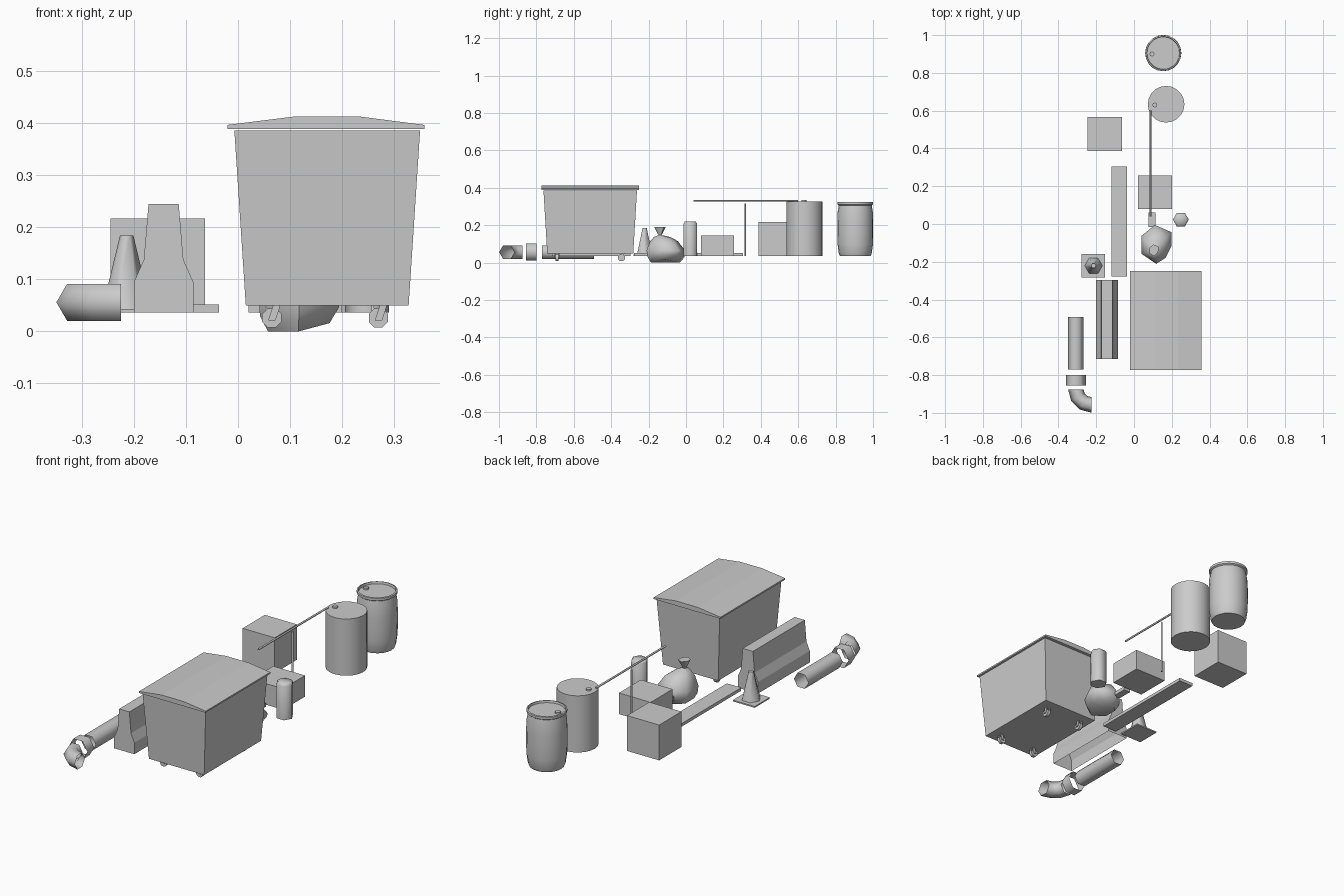
import bpy
from math import cos, sin, pi, radians
from mathutils import Vector

if "Cube" in bpy.data.objects:
    bpy.data.objects.remove(bpy.data.objects["Cube"])


def loft(name, rings, cap_start=True, cap_end=True, smooth=None):
    """Skin a list of equal-length point rings into a tube."""
    n = len(rings[0])
    verts = [p for r in rings for p in r]
    faces = [(i * n + j, i * n + (j + 1) % n, (i + 1) * n + (j + 1) % n, (i + 1) * n + j)
             for i in range(len(rings) - 1) for j in range(n)]
    if cap_start:
        faces.append(tuple(reversed(range(n))))
    if cap_end:
        faces.append(tuple(range((len(rings) - 1) * n, len(rings) * n)))
    me = bpy.data.meshes.new(name)
    me.from_pydata(verts, [], faces)
    ob = bpy.data.objects.new(name, me)
    bpy.context.collection.objects.link(ob)
    bpy.context.view_layer.objects.active = ob
    ob.select_set(True)
    bpy.ops.object.mode_set(mode='EDIT')
    bpy.ops.mesh.select_all(action='SELECT')
    bpy.ops.mesh.normals_make_consistent(inside=False)
    bpy.ops.object.mode_set(mode='OBJECT')
    if smooth:
        bpy.ops.object.shade_smooth_by_angle(angle=radians(smooth))
    ob.select_set(False)
    return ob


def ring(c, r, n, u=(1, 0, 0), v=(0, 1, 0), phase=0.0):
    c, u, v = Vector(c), Vector(u), Vector(v)
    return [c + r * (cos(phase + 2 * pi * i / n) * u + sin(phase + 2 * pi * i / n) * v)
            for i in range(n)]


def rect(x0, x1, y0, y1, z):
    return [(x0, y0, z), (x1, y0, z), (x1, y1, z), (x0, y1, z)]


def box(name, x0, x1, y0, y1, z0, z1):
    return loft(name, [rect(x0, x1, y0, y1, z0), rect(x0, x1, y0, y1, z1)])


def turned(name, x, y, profile, n, smooth=40):
    return loft(name, [ring((x, y, z), r, n) for r, z in profile], smooth=smooth)


def extrude_y(name, profile, y0, y1, caps=True):
    return loft(name, [[(x, y, z) for x, z in profile] for y in (y0, y1)], caps, caps)


G = 0.036  # ground level of the props

# Dumpster body, lid and casters
loft("dumpster_body", [rect(0.015, 0.328, -0.742, -0.282, 0.05),
                       rect(-0.007, 0.350, -0.762, -0.262, 0.386)])
extrude_y("dumpster_lid", [(-0.02, 0.389), (0.358, 0.389), (0.358, 0.397), (0.234, 0.413),
                           (0.108, 0.413), (-0.02, 0.397)], -0.773, -0.25)
for x in (0.065, 0.27):
    for y, u in ((-0.69, (1, 0, 0)), (-0.345, (0, 1, 0))):
        axis = Vector(u).cross(Vector((0, 0, 1)))
        c = Vector((x, y, 0.026))
        loft("caster_wheel", [ring(c + s * axis, 0.02, 8, u, (0, 0, 1), pi / 8)
                              for s in (-0.008, 0.008)], smooth=50)
        for s in (-0.011, 0.011):
            p = c + s * axis
            loft("caster_fork", [[p + Vector(u) * (a + t) + axis * b + Vector((0, 0, h))
                                  for a, b in ((-.007, -.002), (.007, -.002), (.007, .002), (-.007, .002))]
                                 for t, h in ((0, -0.005), (0.01, 0.026))])

# Concrete road barrier, open underneath
half = [(0.057, G), (0.057, 0.095), (0.038, 0.138), (0.029, 0.245)]
prof = [(-0.143 + x, z) for x, z in half] + [(-0.143 - x, z) for x, z in reversed(half)]
barrier = extrude_y("road_barrier", prof, -0.716, -0.296)
me = barrier.data
import bmesh
bm = bmesh.new()
bm.from_mesh(me)
bmesh.ops.delete(bm, geom=[f for f in bm.faces if f.normal.z < -0.9], context='FACES')
bm.to_mesh(me)
bm.free()

# Traffic cone
box("cone_base", -0.277, -0.154, -0.282, -0.160, G, 0.043)
turned("cone_body", -0.214, -0.221, [(0.047, 0.043), (0.013, 0.184)], 6, 70)

# Plank and boxes
box("plank", -0.118, -0.037, -0.278, 0.305, G, 0.052)
box("small_block", 0.078, 0.115, -0.015, 0.062, G, 0.055)
box("low_crate", 0.02, 0.2, 0.08, 0.257, G, 0.144)
box("tall_crate", -0.245, -0.063, 0.387, 0.567, G, 0.217)

# Pipe pieces: straight, coupling and elbow, open ended
PX, PZ = -0.308, 0.056
for name, r, y0, y1 in (("pipe", 0.041, -0.77, -0.492), ("pipe_coupling", 0.053, -0.855, -0.80)):
    loft(name, [ring((PX, y, PZ), r, 6, (1, 0, 0), (0, 0, 1)) for y in (y0, y1)],
         False, False, smooth=70)
R = 0.083
bend = []
for i in range(4):
    a = pi / 2 * i / 3
    d = Vector((-cos(a), -sin(a), 0))
    bend.append(ring(Vector((PX + R, -0.875, PZ)) + R * d, 0.041, 6, d, (0, 0, 1)))
loft("pipe_elbow", bend, False, False, smooth=70)

# Rubbish bag: irregular outline scaled up the height, pinched to a knot
outline = [(-0.008, 0.103), (-0.078, 0.045), (-0.078, -0.05), (0.0, -0.103),
           (0.05, -0.07), (0.08, -0.01), (0.08, 0.065)]
levels = [(0.116, -0.11, 0.0, 0.75), (0.117, -0.106, 0.03, 0.96), (0.118, -0.108, 0.065, 1.0),
          (0.113, -0.118, 0.115, 0.72), (0.108, -0.128, 0.137, 0.42), (0.105, -0.139, 0.147, 0.08),
          (0.105, -0.139, 0.19, 0.3)]
loft("rubbish_bag", [[(cx + s * x, cy + s * y, z + (max(0, x) * 0.2 if z < 0.05 else 0))
                      for x, y in outline] for cx, cy, z, s in levels], smooth=60)

# Short post
turned("short_post", 0.248, 0.023, [(0.042, G), (0.042, 0.208), (0.034, 0.219)], 6, 70)

# Rods
loft("long_rod", [ring((0.088, y, 0.331), 0.005, 6, (1, 0, 0), (0, 0, 1)) for y in (0.04, 0.6)],
     smooth=70)
turned("upright_rod", 0.088, 0.317, [(0.005, G), (0.005, 0.316)], 6, 70)

# Plain drum and bulged drum, each with a bung
turned("drum", 0.17, 0.634, [(0.097, G), (0.097, 0.326)], 20)
turned("drum_bung", 0.11, 0.63, [(0.013, 0.322), (0.013, 0.334)], 8, 50)
turned("barrel", 0.155, 0.905,
       [(0.082, G), (0.088, 0.05), (0.095, 0.10), (0.096, 0.16), (0.096, 0.22), (0.094, 0.27),
        (0.088, 0.306), (0.095, 0.311), (0.095, 0.323), (0.088, 0.325), (0.086, 0.314)], 20)
turned("barrel_bung", 0.095, 0.90, [(0.013, 0.312), (0.013, 0.323)], 8, 50)
